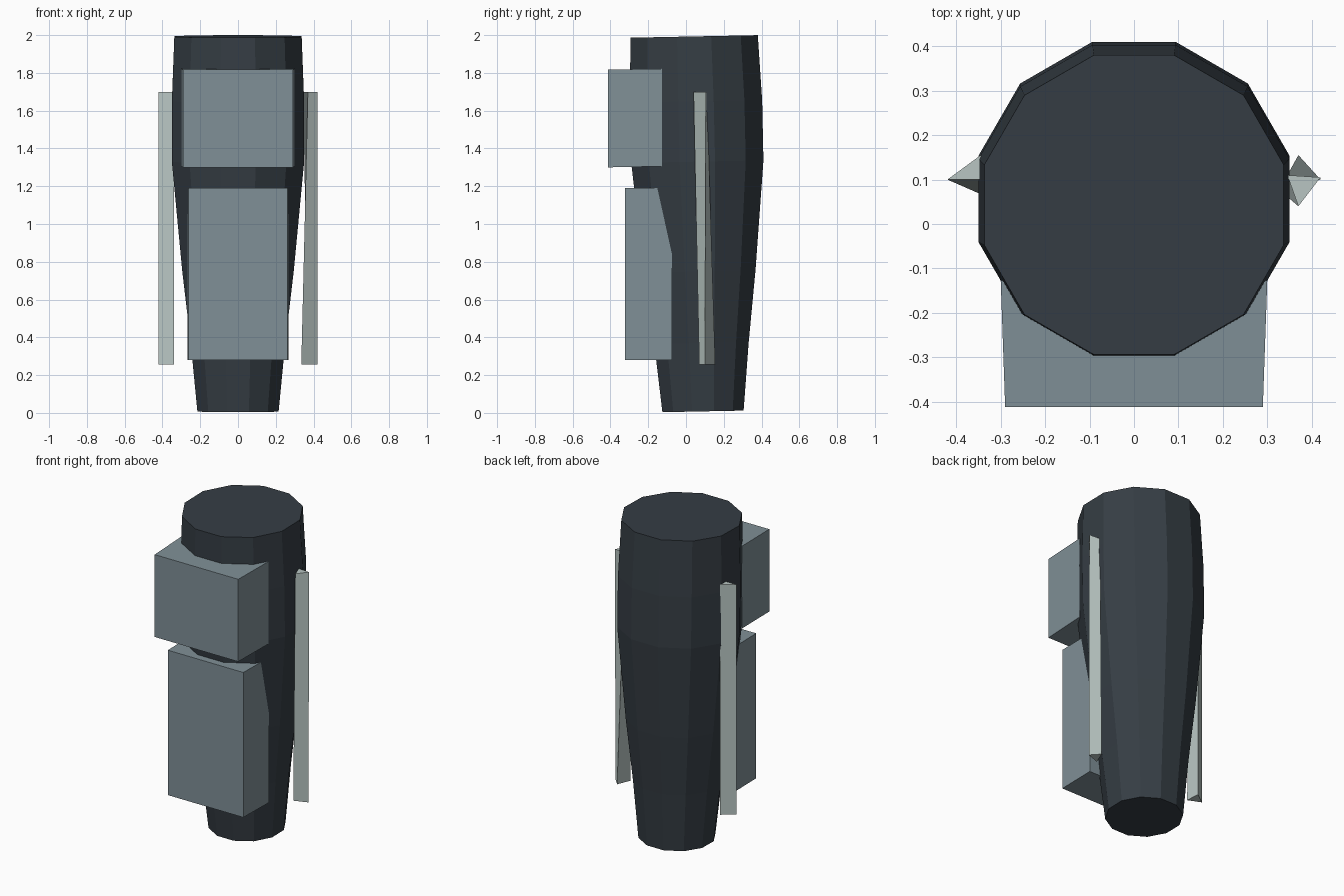
import bpy, bmesh, math

if "Cube" in bpy.data.objects:
    bpy.data.objects.remove(bpy.data.objects["Cube"])


def material(name, rgb):
    m = bpy.data.materials.new(name)
    m.diffuse_color = (*rgb, 1)
    m.use_nodes = True
    m.node_tree.nodes["Principled BSDF"].inputs["Base Color"].default_value = m.diffuse_color
    return m


DARK = material("dark slate", (0.036, 0.047, 0.058))
BLUE = material("blue grey", (0.216, 0.279, 0.310))
PALE = material("pale grey", (0.48, 0.56, 0.54))


def loft(name, rings, mat):
    """Join equal-sized rings of points into a capped solid."""
    bm = bmesh.new()
    loops = [[bm.verts.new(p) for p in ring] for ring in rings]
    n = len(loops[0])
    for a, b in zip(loops, loops[1:]):
        for i in range(n):
            j = (i + 1) % n
            bm.faces.new((a[i], a[j], b[j], b[i]))
    bm.faces.new(loops[0][::-1])
    bm.faces.new(loops[-1])
    bmesh.ops.recalc_face_normals(bm, faces=bm.faces)
    mesh = bpy.data.meshes.new(name)
    bm.to_mesh(mesh)
    bm.free()
    mesh.materials.append(mat)
    obj = bpy.data.objects.new(name, mesh)
    bpy.context.collection.objects.link(obj)
    return obj


# Twelve-sided limb body, leaning slightly forward: (z, centre y, apothem)
profile = [(0.008, 0.09, 0.215), (0.37, 0.082, 0.25), (0.75, 0.073, 0.295),
           (1.33, 0.06, 0.35), (1.65, 0.053, 0.35), (1.993, 0.043, 0.337)]
LEAN = 0.02


def body_ring(z, cy, apothem):
    r = apothem / math.cos(math.pi / 12)
    ring = []
    for i in range(12):
        a = math.radians(15 + 30 * i)
        y = r * math.sin(a)
        ring.append((r * math.cos(a), cy + y, z + LEAN * y))
    return ring


loft("limb_body", [body_ring(*p) for p in profile], DARK)


def plate_block(name, z0, z1, front, back, wf, wb, rise):
    """Armour block: front and back half widths, back edge raised by rise."""
    rings = [[(s * w, y, z) for z in (z0, z1) for s in (-1, 1)]
             for y, w in ((front, wf), (back, wb))]
    ordered = []
    for k, ring in enumerate(rings):
        a, b, c, d = [(x, y, z + rise * k) for x, y, z in ring]
        ordered.append([a, b, d, c])
    return loft(name, ordered, BLUE)


# Front armour blocks
plate_block("upper_front_block", 1.30, 1.817, -0.412, -0.127, 0.29, 0.30, 0.005)
plate_block("lower_front_block", 0.28, 1.19, -0.322, -0.073, 0.262, 0.267, 0.0)


# Slim twisted side fins: bottom triangle to top triangle
def fin(name, bottom, top):
    return loft(name, [[(x, y, z) for x, y in tri]
                       for tri, z in ((bottom, 0.255), (top, 1.70))], PALE)


fin("right_fin", [(0.335, 0.07), (0.42, 0.10), (0.37, 0.155)],
    [(0.37, 0.04), (0.42, 0.105), (0.345, 0.11)])
fin("left_fin", [(-0.34, 0.065), (-0.42, 0.10), (-0.345, 0.155)],
    [(-0.34, 0.10), (-0.42, 0.10), (-0.345, 0.155)])
